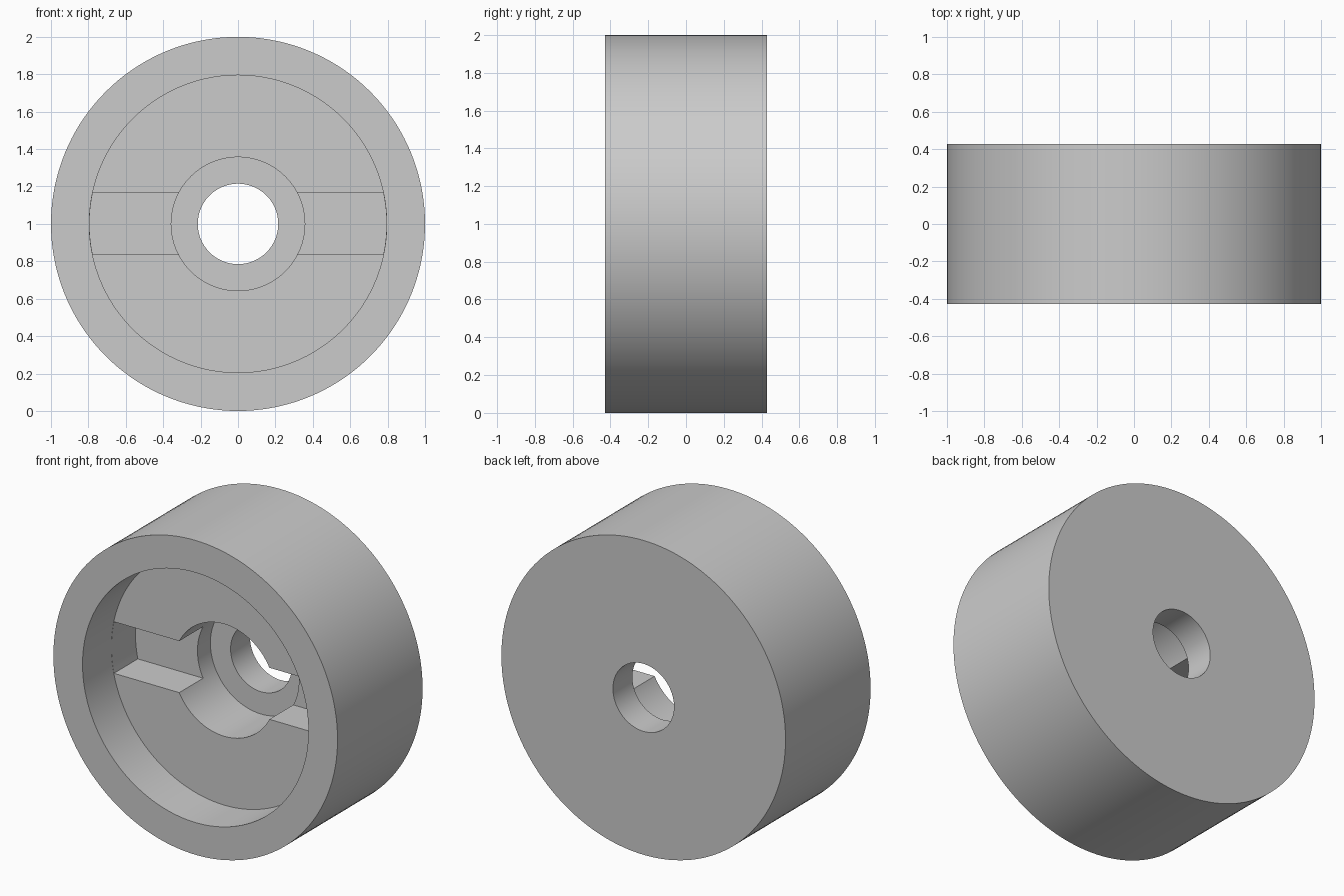
import bpy, bmesh, math
from mathutils import Vector

cube = bpy.data.objects.get("Cube")
if cube:
    bpy.data.objects.remove(cube, do_unlink=True)

# Main dimensions
HALF = 0.4275            # half of the width along y
RIM, RECESS, BORE, HOLE = 1.0, 0.795, 0.357, 0.215
RECESS_Y = -HALF + 0.29  # floor of the wide recess
SLOT_Y = -HALF + 0.53    # floor of the cross slot
BORE_Y = -HALF + 0.66    # floor of the stepped bore
SLOT_HALF = 0.164
SEGMENTS = 144
CENTRE = Vector((0, 0, 1))

grey = bpy.data.materials.new("plain grey")
grey.use_nodes = True
colour = (0.6, 0.6, 0.6, 1)
grey.diffuse_color = colour
grey.node_tree.nodes["Principled BSDF"].inputs["Base Color"].default_value = colour


def make_object(name, bm):
    bmesh.ops.recalc_face_normals(bm, faces=bm.faces)
    mesh = bpy.data.meshes.new(name)
    bm.to_mesh(mesh)
    bm.free()
    mesh.materials.append(grey)
    obj = bpy.data.objects.new(name, mesh)
    bpy.context.collection.objects.link(obj)
    return obj


def lathe(name, profile):
    """Spin a closed (radius, y) outline about the wheel's axle."""
    bm = bmesh.new()
    verts = [bm.verts.new(CENTRE + Vector((r, y, 0))) for r, y in profile]
    edges = [bm.edges.new((v, verts[i - 1])) for i, v in enumerate(verts)]
    bmesh.ops.spin(bm, geom=verts + edges, cent=CENTRE, axis=(0, 1, 0),
                   angle=math.tau, steps=SEGMENTS, use_merge=True)
    bmesh.ops.remove_doubles(bm, verts=bm.verts, dist=1e-5)
    return make_object(name, bm)


def slot_cutter(name, radius, steps=10):
    """Bar with rounded ends that match the recess wall."""
    limit = math.asin(SLOT_HALF / radius)
    angles = [start - limit + 2 * limit * i / steps
              for start in (0, math.pi) for i in range(steps + 1)]
    bm = bmesh.new()
    face = bm.faces.new([bm.verts.new(CENTRE + Vector(
        (radius * math.cos(a), SLOT_Y, radius * math.sin(a)))) for a in angles])
    grown = bmesh.ops.extrude_face_region(bm, geom=[face], use_keep_orig=True)
    moved = [g for g in grown["geom"] if isinstance(g, bmesh.types.BMVert)]
    bmesh.ops.translate(bm, verts=moved, vec=(0, RECESS_Y - SLOT_Y - 0.1, 0))
    obj = make_object(name, bm)
    obj.hide_render = True
    return obj


# Wheel body with recess, stepped bore and through hole
body = lathe("wheel_body", [
    (RIM, -HALF), (RIM, HALF), (HOLE, HALF), (HOLE, BORE_Y), (BORE, BORE_Y),
    (BORE, RECESS_Y), (RECESS, RECESS_Y), (RECESS, -HALF)])

# Cross slot sunk into the recess floor
cutter = slot_cutter("slot_cutter", RECESS - 0.001)
cut = body.modifiers.new("cross_slot", "BOOLEAN")
cut.operation = "DIFFERENCE"
cut.solver = "EXACT"
cut.object = cutter

bpy.ops.object.select_all(action="DESELECT")
body.select_set(True)
bpy.context.view_layer.objects.active = body
bpy.ops.object.modifier_apply(modifier=cut.name)
bpy.data.objects.remove(cutter, do_unlink=True)

# Smooth round walls, crisp edges
bpy.ops.object.shade_smooth_by_angle(angle=math.radians(30))
